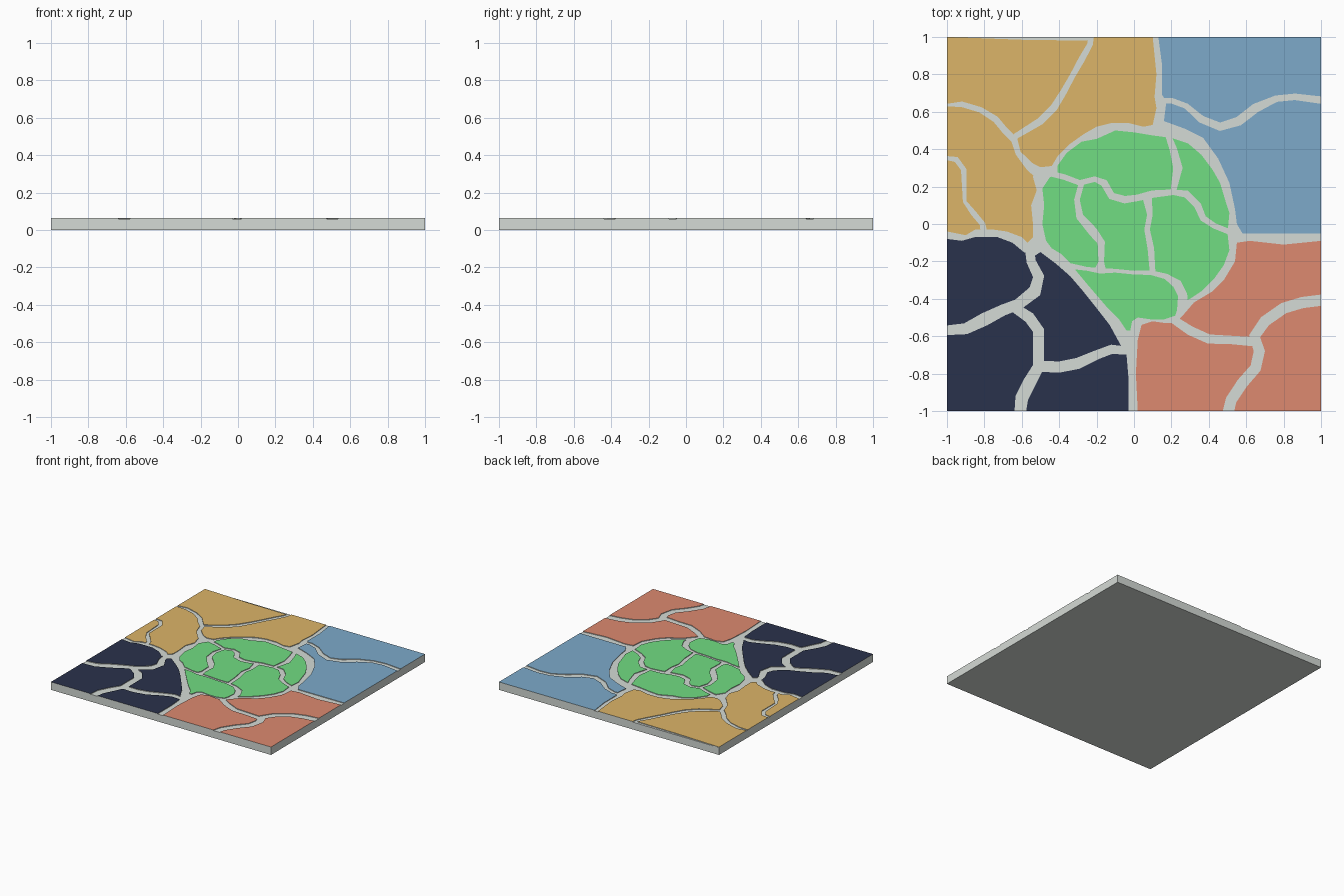
import bpy, bmesh
from mathutils import Vector

BASE, TOP = 0.06, 0.065


def material(name, rgb):
    m = bpy.data.materials.new(name)
    lin = [((c / 255 + 0.055) / 1.055) ** 2.4 for c in rgb]
    m.diffuse_color = (*lin, 1)
    return m


def add_object(name, bm):
    bmesh.ops.recalc_face_normals(bm, faces=bm.faces)
    me = bpy.data.meshes.new(name)
    bm.to_mesh(me)
    bm.free()
    ob = bpy.data.objects.new(name, me)
    bpy.context.collection.objects.link(ob)
    return ob


def slab(name, outline, z0, z1):
    bm = bmesh.new()
    face = bm.faces.new([bm.verts.new((x, y, z0)) for x, y in outline])
    ext = bmesh.ops.extrude_face_region(bm, geom=[face], use_keep_orig=True)
    for v in ext["geom"]:
        if isinstance(v, bmesh.types.BMVert):
            v.co.z = z1
    return add_object(name, bm)


def ribbon(name, path):
    """Closed strip following (x, y, width) points, used to carve a channel."""
    pts = [Vector((x, y)) for x, y, w in path]
    bm = bmesh.new()
    rings = []
    for i, p in enumerate(pts):
        a, b = pts[max(i - 1, 0)], pts[min(i + 1, len(pts) - 1)]
        t = (b - a).normalized()
        n = Vector((-t.y, t.x)) * path[i][2] / 2
        rings.append([bm.verts.new((q.x, q.y, z)) for q, z in
                      ((p + n, 0.03), (p - n, 0.03), (p - n, 0.1), (p + n, 0.1))])
    for r, s in zip(rings, rings[1:]):
        for k in range(4):
            j = (k + 1) % 4
            bm.faces.new((r[k], r[j], s[j], s[k]))
    bm.faces.new(rings[0])
    bm.faces.new(rings[-1])
    return add_object(name, bm)


stone = material("stone", (213, 219, 214))


def territory(name, rgb, outline, channels):
    ob = slab(name, outline, BASE, TOP)
    bpy.context.view_layer.objects.active = ob
    for path in channels:
        cutter = ribbon("channel_cutter", path)
        cutter.hide_render = True
        mod = ob.modifiers.new("channel", 'BOOLEAN')
        mod.operation, mod.solver, mod.object = 'DIFFERENCE', 'EXACT', cutter
        bpy.ops.object.modifier_apply(modifier=mod.name)
        bpy.data.objects.remove(cutter)
    # coloured tops, stone sides, open undersides
    ob.data.materials.clear()
    ob.data.materials.append(stone)
    ob.data.materials.append(material(name + "_colour", rgb))
    bm = bmesh.new()
    bm.from_mesh(ob.data)
    for f in bm.faces:
        f.material_index = 1 if f.normal.z > 0.5 else 0
    bmesh.ops.delete(bm, geom=[f for f in bm.faces if f.normal.z < -0.5], context='FACES')
    bm.to_mesh(ob.data)
    bm.free()


# Base plate
plate = slab("base_plate", [(-1, -1), (1, -1), (1, 1), (-1, 1)], 0, BASE)
plate.data.materials.append(stone)

# Central round territory
territory("centre_territory", (113, 221, 130), [
    (-.41, .27), (-.41, .31), (-.36, .38), (-.28, .44), (-.20, .455), (-.10, .50), (0, .49), (.09, .475),
    (.20, .46), (.29, .43), (.36, .37), (.42, .29), (.46, .22), (.49, .12), (.51, .06), (.50, -.05),
    (.51, -.14), (.48, -.22), (.43, -.29), (.36, -.36), (.30, -.40), (.24, -.43), (.22, -.49),
    (.16, -.51), (.09, -.51), (.02, -.50), (-.01, -.52), (-.02, -.57), (-.04, -.57), (-.08, -.51),
    (-.14, -.45), (-.20, -.38), (-.26, -.31), (-.31, -.25), (-.34, -.21), (-.39, -.16),
    (-.44, -.13), (-.47, -.09), (-.49, 0), (-.48, .10), (-.49, .19), (-.45, .25)], [
    [(-.45, .27, .03), (-.37, .25, .03), (-.29, .22, .03), (-.21, .24, .03), (-.16, .22, .04),
     (-.12, .15, .04), (-.05, .13, .04), (.02, .14, .035), (.10, .16, .04), (.21, .17, .03),
     (.28, .16, .04), (.34, .10, .04), (.37, .03, .035), (.43, -.01, .03), (.53, -.05, .03)],
    [(.18, .48, .03), (.21, .40, .04), (.235, .30, .05), (.21, .175, .03)],
    [(-.28, .22, .03), (-.305, .13, .03), (-.29, .04, .04), (-.22, -.04, .05), (-.175, -.10, .04),
     (-.175, -.20, .03), (-.18, -.245, .06)],
    [(-.34, -.225, .03), (-.25, -.24, .02), (-.18, -.25, .03), (-.10, -.25, .02), (0, -.26, .02),
     (.09, -.26, .025), (.17, -.28, .03), (.23, -.32, .05), (.26, -.38, .05), (.26, -.46, .06)],
    [(.07, .145, .05), (.085, .05, .03), (.07, -.03, .03), (.09, -.13, .035), (.10, -.265, .03)]])

# Back left territory
territory("back_left_territory", (220, 181, 104), [
    (-1, 1), (-.60, .985), (-.24, .98), (-.23, 1), (.10, 1), (.11, .90), (.12, .80), (.11, .68),
    (.12, .62), (.10, .53), (.05, .52), (-.03, .54), (-.12, .54), (-.20, .52), (-.27, .48),
    (-.34, .43), (-.41, .36), (-.44, .31), (-.53, .30), (-.54, .25), (-.52, .18), (-.55, .10),
    (-.54, 0), (-.54, -.07), (-.57, -.10), (-.60, -.07), (-.68, -.04), (-.75, -.03),
    (-.85, -.03), (-.90, -.06), (-1, -.04)], [
    [(-.225, 1.03, .03), (-.235, .96, .03), (-.28, .88, .035), (-.33, .79, .03), (-.38, .70, .035),
     (-.43, .62, .04), (-.50, .55, .04), (-.64, .465, .03)],
    [(-1.02, .635, .01), (-.92, .64, .03), (-.82, .61, .03), (-.74, .56, .035), (-.69, .50, .035),
     (-.64, .45, .035), (-.62, .38, .03), (-.56, .31, .045), (-.49, .26, .07)],
    [(-1.02, .355, .02), (-.95, .345, .03), (-.91, .29, .03), (-.905, .12, .02), (-.86, .06, .03),
     (-.81, 0, .03), (-.80, -.06, .04)]])

# Front left territory
territory("front_left_territory", (42, 50, 76), [
    (-1, -.08), (-.92, -.09), (-.85, -.07), (-.73, -.07), (-.65, -.10), (-.59, -.15), (-.53, -.17),
    (-.50, -.15), (-.42, -.21), (-.34, -.28), (-.28, -.35), (-.20, -.45), (-.13, -.54),
    (-.07, -.65), (-.04, -.70), (-.03, -.82), (-.03, -1), (-1, -1)], [
    [(-.56, -.12, .05), (-.55, -.20, .05), (-.51, -.28, .06), (-.53, -.36, .07), (-.62, -.43, .06),
     (-.70, -.46, .06), (-.80, -.51, .07), (-.90, -.56, .06), (-1.02, -.57, .05)],
    [(-.65, -.44, .05), (-.56, -.50, .06), (-.51, -.57, .06), (-.51, -.67, .06), (-.51, -.76, .06),
     (-.56, -.85, .07), (-.60, -.93, .07), (-.61, -1.02, .06)],
    [(-.51, -.76, .06), (-.40, -.765, .06), (-.30, -.745, .06), (-.20, -.70, .05),
     (-.12, -.67, .05), (0, -.68, .04)]])

# Back right territory
territory("back_right_territory", (125, 170, 202), [
    (.13, 1), (.15, .85), (.15, .69), (.17, .66), (.17, .63), (.16, .55), (.27, .51), (.37, .46),
    (.45, .35), (.51, .22), (.54, .08), (.55, 0), (.58, -.05), (1, -.05), (1, 1)], [
    [(.13, .66, .03), (.20, .66, .03), (.28, .63, .03), (.36, .56, .04), (.46, .52, .045),
     (.56, .55, .05), (.65, .62, .05), (.76, .67, .035), (.86, .68, .035), (1.02, .66, .04)]])

# Front right territory
territory("front_right_territory", (221, 138, 112), [
    (1, -.09), (.80, -.11), (.62, -.09), (.55, -.10), (.54, -.20), (.48, -.30), (.42, -.36),
    (.32, -.42), (.26, -.49), (.22, -.53), (.17, -.53), (.10, -.52), (.04, -.54), (.02, -.62),
    (.01, -.80), (.02, -1), (1, -1)], [
    [(.18, -.49, .04), (.30, -.57, .05), (.40, -.615, .05), (.52, -.62, .045), (.65, -.63, .05)],
    [(1.02, -.405, .06), (.90, -.42, .06), (.80, -.45, .06), (.70, -.52, .06), (.645, -.60, .06),
     (.67, -.68, .06), (.65, -.77, .06), (.58, -.85, .06), (.52, -.94, .06), (.50, -1.02, .06)]])
